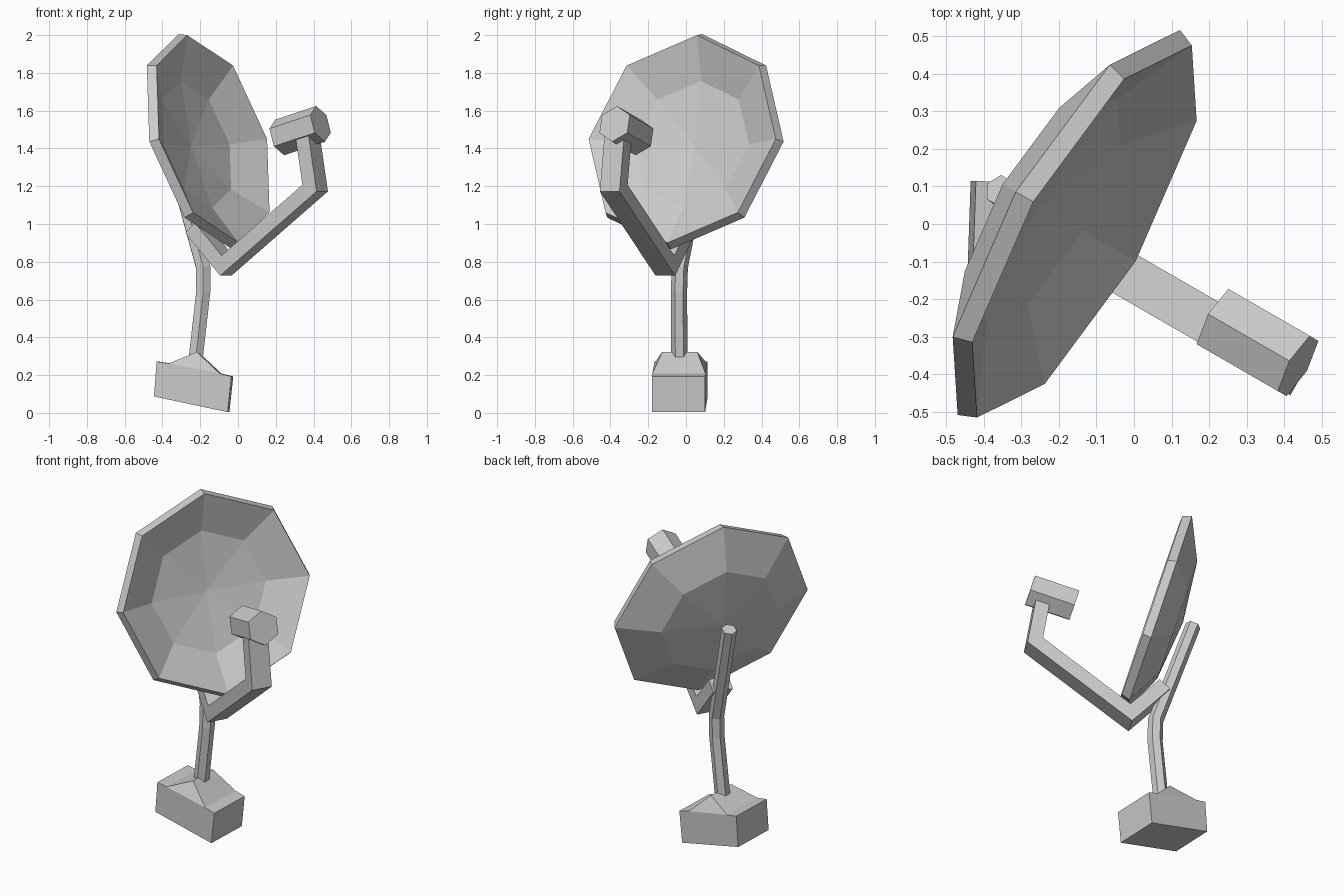
import bpy, bmesh, math
from mathutils import Vector, Matrix

if "Cube" in bpy.data.objects:
    bpy.data.objects.remove(bpy.data.objects["Cube"])

AZ = math.radians(-30)                                   # heading of dish and arm
FWD = Vector((math.cos(AZ), math.sin(AZ), 0))
SIDE = Vector((-math.sin(AZ), math.cos(AZ), 0))
TILT = math.radians(16)
AIM = FWD * math.cos(TILT) + Vector((0, 0, math.sin(TILT)))  # dish axis
UP = AIM.cross(SIDE)


def make(name, verts, faces):
    mesh = bpy.data.meshes.new(name)
    mesh.from_pydata([tuple(v) for v in verts], [], faces)
    bm = bmesh.new()
    bm.from_mesh(mesh)
    bmesh.ops.recalc_face_normals(bm, faces=bm.faces)
    bm.to_mesh(mesh)
    bm.free()
    obj = bpy.data.objects.new(name, mesh)
    bpy.context.collection.objects.link(obj)
    return obj


def bridge(rings, n):
    return [(r * n + i, r * n + (i + 1) % n, (r + 1) * n + (i + 1) % n, (r + 1) * n + i)
            for r in range(rings - 1) for i in range(n)]


def sweep(name, path, section):
    """Mitred sweep of a (side, up) section along a path."""
    path = [Vector(p) for p in path]
    dirs = [(b - a).normalized() for a, b in zip(path, path[1:])]
    verts, n = [], len(section)
    for i, p in enumerate(path):
        d0, d1 = dirs[max(i - 1, 0)], dirs[min(i, len(dirs) - 1)]
        t = (d0 + d1).normalized()
        up = t.cross(SIDE).normalized() / t.dot(d1)
        verts += [p + SIDE * s + up * u for s, u in section]
    faces = bridge(len(path), n)
    faces += [tuple(range(n)), tuple(range(len(verts) - n, len(verts)))]
    return make(name, verts, faces)


def polygon(n, r):
    return [(r * math.sin(2 * math.pi * i / n), r * math.cos(2 * math.pi * i / n)) for i in range(n)]


# Dish: octagonal rings (radius, depth) from the front centre over the rim to the back
centre = Vector((-0.132, -0.02, 1.45))
profile = [(0.35, -0.105), (0.572, 0), (0.592, -0.05), (0.355, -0.16)]
verts = []
for r, d in profile:
    verts += [centre + AIM * d + UP * u + SIDE * s for s, u in polygon(8, r)]
faces = bridge(4, 8)
for first, depth in ((0, -0.14), (24, -0.195)):
    hub = len(verts)
    verts.append(centre + AIM * depth)
    faces += [(hub, first + i, first + (i + 1) % 8) for i in range(8)]
make("dish", verts, faces)

# Bent hexagonal pole
sweep("pole", [(-0.227, -0.035, 0.26), (-0.184, -0.037, 0.64), (-0.184, -0.033, 0.77),
               (-0.355, 0.088, 1.39)], polygon(6, 0.043))

# Feed arm, drawn in its own vertical plane
origin = Vector((-0.06, -0.112, 0))
arm = [origin + FWD * u + Vector((0, 0, z))
       for u, z in [(-0.19, 0.98), (-0.001, 0.78), (0.541, 1.19), (0.494, 1.47)]]
sweep("feed_arm", arm, [(-0.06, -0.04), (0.06, -0.04), (0.06, 0.04), (-0.06, 0.04)])

# Hexagonal feed head
tip = Vector((0.437, -0.378, 1.53))
sweep("feed_head", [tip - AIM * 0.26, tip], polygon(6, 0.098))

# Base: tilted block with a raised ridge on top
outline = [(-0.44, 0.087), (-0.05, 0.004), (-0.03, 0.193), (-0.093, 0.209),
           (-0.362, 0.262), (-0.426, 0.272)]
verts = [(x, y, z) for y in (-0.173, 0.108) for x, z in outline]
verts += [(-0.214, -0.125, 0.323), (-0.214, 0.06, 0.323)]
faces = [(0, 1, 2, 3, 4, 5), (6, 7, 8, 9, 10, 11),
         (0, 1, 7, 6), (1, 2, 8, 7), (2, 3, 9, 8), (4, 5, 11, 10), (5, 0, 6, 11),
         (3, 12, 13, 9), (12, 4, 10, 13), (3, 4, 12), (9, 10, 13)]
base = make("base", verts, faces)
pivot = Matrix.Translation((-0.235, -0.033, 0))
base.data.transform(pivot @ Matrix.Rotation(math.radians(-2), 4, 'Z') @ pivot.inverted())
